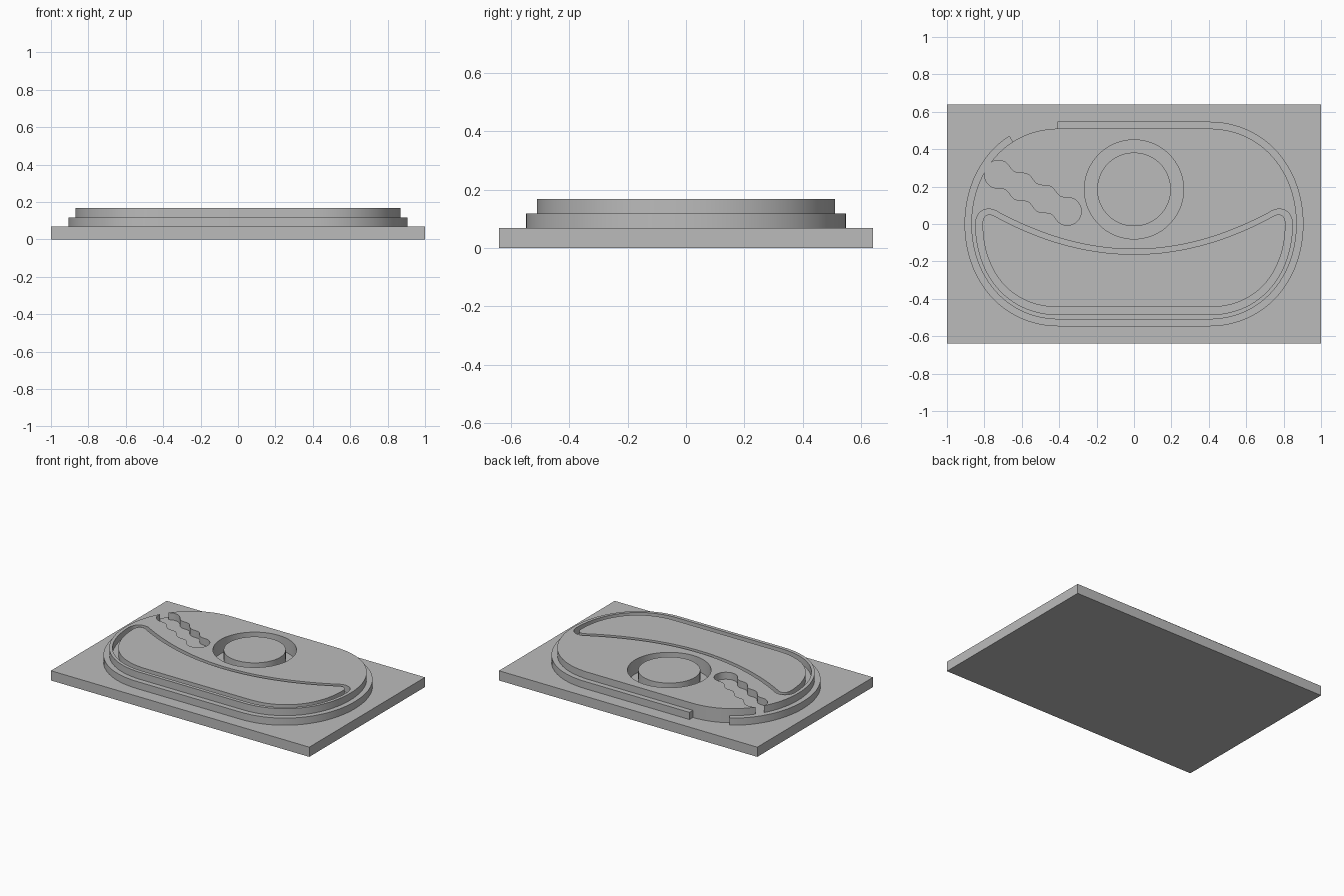
import bpy, bmesh, math
from mathutils import Vector
from mathutils.geometry import interpolate_bezier

cube = bpy.data.objects.get("Cube")
if cube:
    bpy.data.objects.remove(cube, do_unlink=True)

BASE_TOP, LEDGE_TOP, BODY_TOP = 0.068, 0.118, 0.167
SINK = 0.06          # raised parts start slightly inside the plate
STEPS = 24

grey = bpy.data.materials.new("plain grey")
grey.use_nodes = True
grey.diffuse_color = (0.5, 0.5, 0.5, 1)
grey.node_tree.nodes["Principled BSDF"].inputs["Base Color"].default_value = (0.5, 0.5, 0.5, 1)


def prism(name, points, z0, z1):
    """Extrude a closed outline between two heights."""
    clean = []
    for p in points:
        p = Vector((p[0], p[1]))
        if not clean or (p - clean[-1]).length > 1e-4:
            clean.append(p)
    if (clean[0] - clean[-1]).length < 1e-4:
        clean.pop()
    bm = bmesh.new()
    face = bm.faces.new([bm.verts.new((p.x, p.y, z0)) for p in clean])
    top = bmesh.ops.extrude_face_region(bm, geom=[face])["geom"]
    bmesh.ops.translate(bm, vec=(0, 0, z1 - z0),
                        verts=[v for v in top if isinstance(v, bmesh.types.BMVert)])
    bmesh.ops.recalc_face_normals(bm, faces=bm.faces)
    mesh = bpy.data.meshes.new(name)
    bm.to_mesh(mesh)
    bm.free()
    mesh.materials.append(grey)
    obj = bpy.data.objects.new(name, mesh)
    bpy.context.collection.objects.link(obj)
    return obj


def cut(target, cutter):
    """Subtract the cutter and throw it away."""
    mod = target.modifiers.new("cut", "BOOLEAN")
    mod.operation, mod.solver, mod.object = "DIFFERENCE", "EXACT", cutter
    bpy.context.view_layer.objects.active = target
    bpy.ops.object.modifier_apply(modifier=mod.name)
    bpy.data.objects.remove(cutter, do_unlink=True)


def bezier(*pts):
    a, h1, h2, b = [Vector((x, y, 0)) for x, y in pts]
    return [(p.x, p.y) for p in interpolate_bezier(a, h1, h2, b, STEPS + 1)]


def circle(cx, cy, r, n=72):
    return [(cx + r * math.cos(math.tau * i / n), cy + r * math.sin(math.tau * i / n))
            for i in range(n)]


def flip(points, sx, sy):
    return [(x * sx, y * sy) for x, y in points]


def oval(a, b):
    """Soft rounded outline, clockwise from the left end of the back edge."""
    q = bezier((0.4, b), (0.4 + 0.6 * (a - 0.4), b), (a, 0.55 * b), (a, 0))
    r = q[::-1]
    return q, flip(r, 1, -1), flip(q, -1, -1), flip(r, -1, 1)


def mirrored(half):
    return half + flip(half[::-1], -1, 1)


# Base plate
prism("base_plate", [(-1, -0.64), (1, -0.64), (1, 0.64), (-1, 0.64)], 0, BASE_TOP)

# Raised body
body = prism("raised_body", sum(oval(0.87, 0.51), []), SINK, BODY_TOP)

# Ledge round the body, left open at the back right corner
def ledge_path(a, b):
    q1, q2, q3, q4 = oval(a, b)
    return [(-0.41, b)] + q1 + q2 + q3 + q4[:17]

prism("outer_ledge", ledge_path(0.906, 0.547) + ledge_path(0.86, 0.50)[::-1], SINK, LEDGE_TOP)

# Round well with a flush disk standing in it
cut(body, prism("well_cutter", circle(0, 0.185, 0.265), 0, 0.3))
prism("centre_disk", circle(0, 0.185, 0.197), SINK, BODY_TOP)

# Crescent channel: outer outline minus inner island
outer = (bezier((0, -0.135), (0.3, -0.135), (0.55, -0.03), (0.72, 0.06))
         + bezier((0.72, 0.06), (0.775, 0.1), (0.845, 0.08), (0.847, 0))
         + bezier((0.847, 0), (0.845, -0.265), (0.685, -0.485), (0.4, -0.485)))
inner = (bezier((0, -0.162), (0.3, -0.162), (0.56, -0.06), (0.74, 0.04))
         + bezier((0.74, 0.04), (0.785, 0.068), (0.81, 0.04), (0.81, 0))
         + bezier((0.81, 0), (0.81, -0.24), (0.67, -0.445), (0.4, -0.445)))
channel = prism("channel_cutter", mirrored(outer), LEDGE_TOP, 0.3)
cut(channel, prism("island_cutter", mirrored(inner), 0, 0.4))
cut(body, channel)

# Wavy grip slot, a ripple-sided bar with round ends
start, end = Vector((-0.725, 0.265)), Vector((-0.357, 0.068))
length = (end - start).length
along = (end - start).normalized()
across = Vector((-along.y, along.x))
side = []
for i in range(49):
    s = length * i / 48
    side.append((s, 0.064 + 0.011 * math.cos(3 * math.tau * s / length)))
cap = [(0.075 * math.sin(math.pi * i / 24), 0.075 * math.cos(math.pi * i / 24))
       for i in range(1, 24)]
slot = (side + [(length + u, v) for u, v in cap]
        + [(s, -w) for s, w in side[::-1]] + [(-u, -v) for u, v in cap])
cut(body, prism("grip_cutter", [start + along * u + across * v for u, v in slot],
                LEDGE_TOP, 0.3))

# Smooth walls, crisp rims
bpy.ops.object.select_all(action="DESELECT")
for name in ("base_plate", "raised_body", "outer_ledge", "centre_disk"):
    obj = bpy.data.objects[name]
    obj.select_set(True)
    bpy.context.view_layer.objects.active = obj
bpy.ops.object.shade_smooth_by_angle(angle=math.radians(30))
